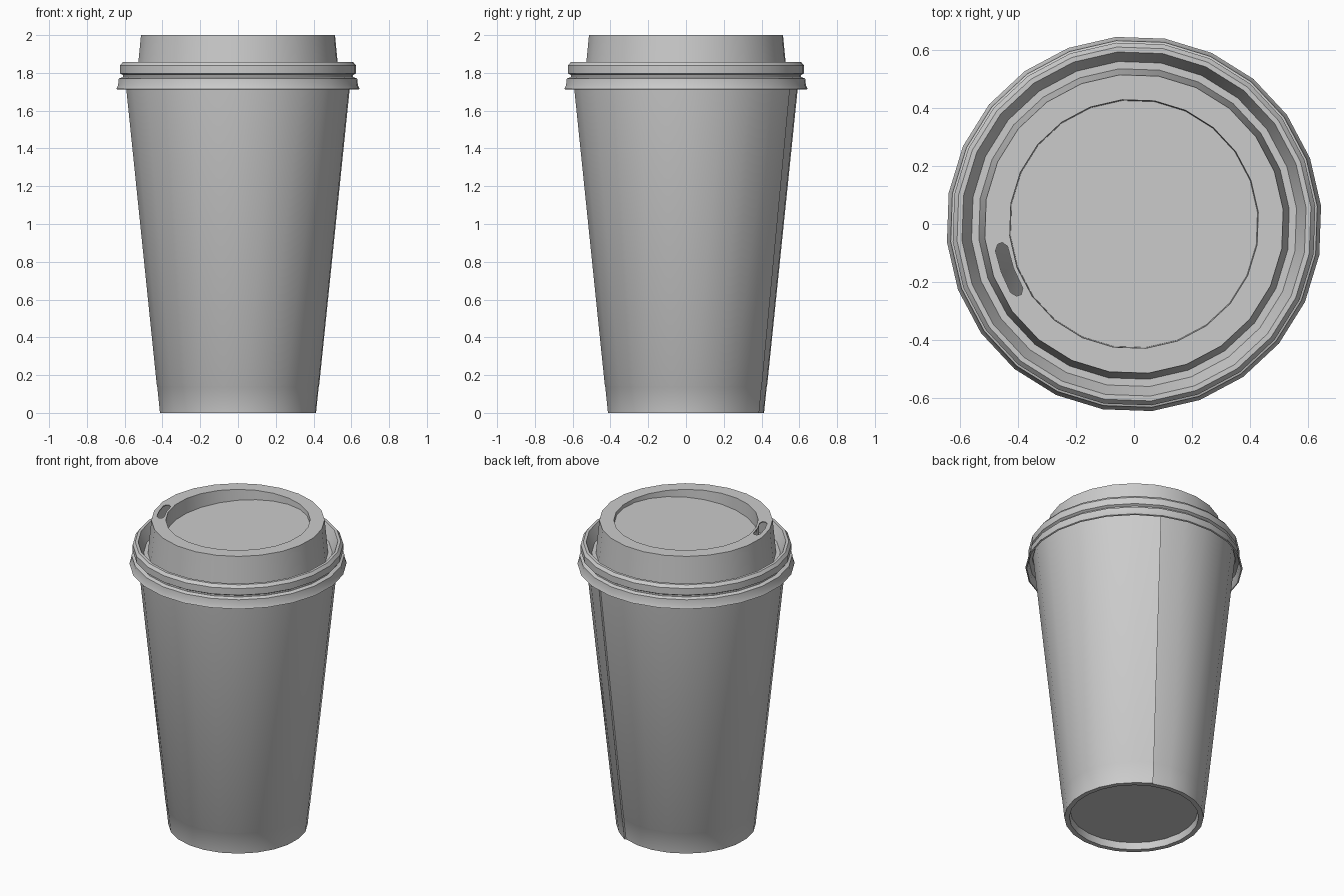
import bpy, bmesh, math

if "Cube" in bpy.data.objects:
    bpy.data.objects.remove(bpy.data.objects["Cube"])

SIDES = 24
START = math.radians(65.5)      # seam direction, also fixes the facet rotation
SIP = math.radians(200)         # direction of the sip hole


def finish(name, bm):
    mesh = bpy.data.meshes.new(name)
    bm.to_mesh(mesh)
    bm.free()
    ob = bpy.data.objects.new(name, mesh)
    bpy.context.collection.objects.link(ob)
    return ob


def activate(ob):
    bpy.ops.object.select_all(action='DESELECT')
    ob.select_set(True)
    bpy.context.view_layer.objects.active = ob


def lathe(name, profile, cap_start=False, cap_end=False, overlap=None):
    """Spin (radius, z) rows; overlap = per-row radial step at the seam."""
    bm = bmesh.new()
    cols = SIDES + (1 if overlap else 0)
    rings = []
    for i, (r, z) in enumerate(profile):
        ring = []
        for k in range(cols):
            a = START + 2 * math.pi * k / SIDES
            rr = r + (overlap[i] if k == SIDES else 0)
            ring.append(bm.verts.new((rr * math.cos(a), rr * math.sin(a), z)))
        rings.append(ring)
    for lo, hi in zip(rings, rings[1:]):
        for k in range(cols):
            n = (k + 1) % cols
            bm.faces.new((lo[k], lo[n], hi[n], hi[k]))
    if cap_start:
        bm.faces.new(rings[0][::-1])
    if cap_end:
        bm.faces.new(rings[-1])
    bmesh.ops.remove_doubles(bm, verts=bm.verts, dist=1e-5)
    return finish(name, bm)


# Paper cup: recessed base, foot ring, tapered wall with an overlapping seam
cup = lathe("cup",
            [(0.38, 0.045), (0.385, 0.0), (0.415, 0.0), (0.4297, 0.14),
             (0.4315, 0.143), (0.602, 1.79)],
            cap_start=True, overlap=[0, 0, 0.01, 0.01, 0.01, 0.01])

# Lid: flared skirt, groove, bead, valley, raised dome and sunken centre
lid = lathe("lid",
            [(0.647, 1.715), (0.638, 1.735), (0.634, 1.77), (0.612, 1.778),
             (0.612, 1.788), (0.627, 1.797), (0.627, 1.84), (0.612, 1.858),
             (0.595, 1.858), (0.562, 1.785), (0.537, 1.785), (0.516, 2.0),
             (0.43, 2.0), (0.427, 1.94)], cap_end=True)

# Slope the sunken centre down toward the sip hole
for v in lid.data.vertices:
    if abs(v.co.z - 1.94) < 1e-4:
        d = (v.co.x * math.cos(SIP) + v.co.y * math.sin(SIP)) / 0.427
        v.co.z -= 0.04 * d

solid = lid.modifiers.new("shell", 'SOLIDIFY')
solid.thickness = 0.009
solid.offset = -1

# Sip hole cutter: short curved slot with clipped ends
bm = bmesh.new()
outline = [(0.442, 190), (0.458, 188), (0.475, 188.5), (0.486, 191),
           (0.486, 200), (0.486, 209), (0.475, 211.5), (0.458, 212),
           (0.442, 210), (0.442, 200)]
base = [bm.verts.new((r * math.cos(math.radians(a)),
                      r * math.sin(math.radians(a)), 1.96))
        for r, a in outline]
face = bm.faces.new(base)
top = bmesh.ops.extrude_face_region(bm, geom=[face])
for g in top["geom"]:
    if isinstance(g, bmesh.types.BMVert):
        g.co.z = 2.05
bmesh.ops.recalc_face_normals(bm, faces=bm.faces)
cutter = finish("sip_hole_cutter", bm)
cutter.hide_render = True

cut = lid.modifiers.new("sip_hole", 'BOOLEAN')
cut.operation = 'DIFFERENCE'
cut.solver = 'EXACT'
cut.object = cutter

activate(lid)
for m in list(lid.modifiers):
    bpy.ops.object.modifier_apply(modifier=m.name)
bpy.data.objects.remove(cutter, do_unlink=True)

# Smooth shading with crisp edges
for ob in (cup, lid):
    activate(ob)
    bpy.ops.object.shade_smooth_by_angle(angle=math.radians(28))
